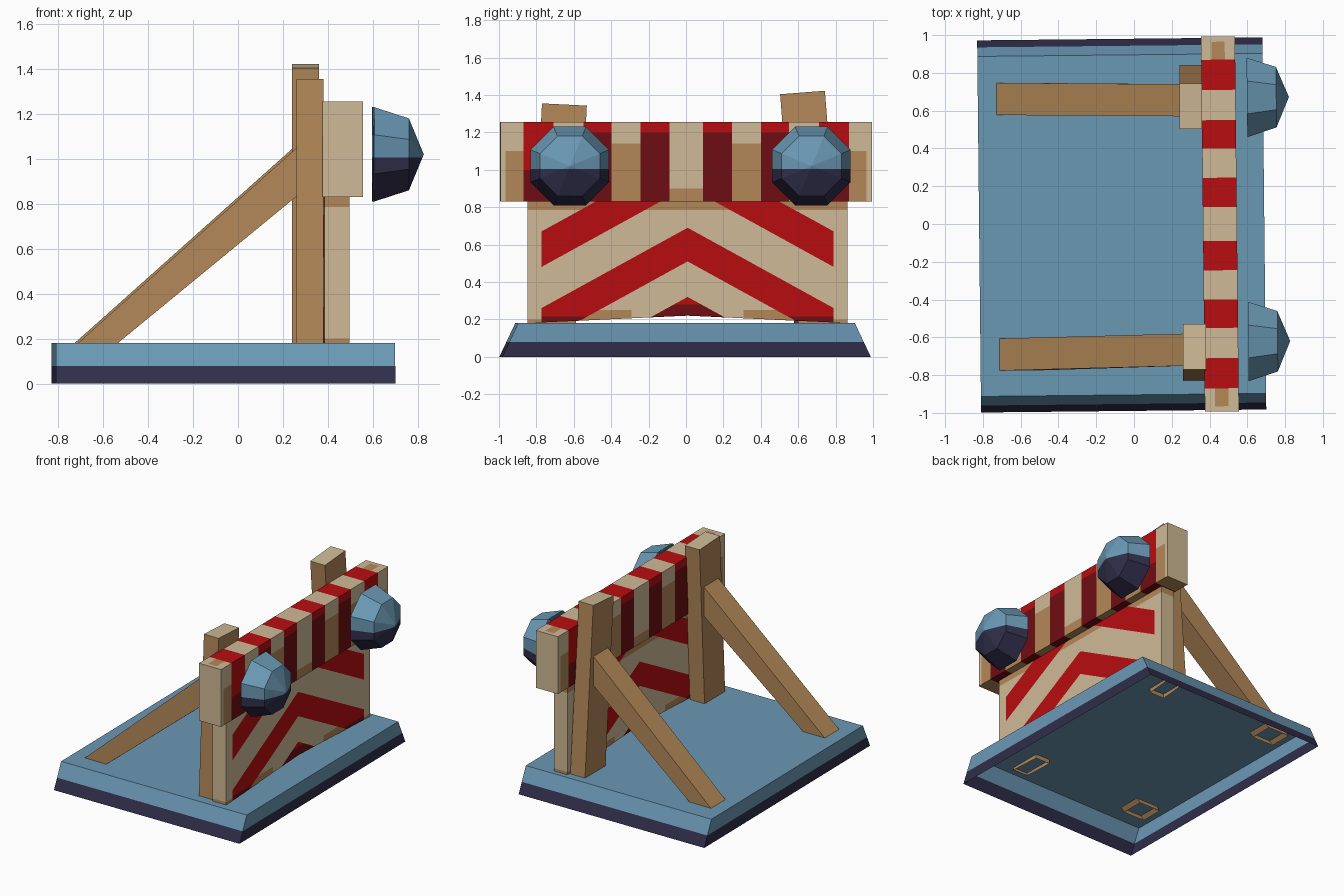
import bpy, bmesh, math
from mathutils import Vector

if "Cube" in bpy.data.objects:
    bpy.data.objects.remove(bpy.data.objects["Cube"])


def material(name, hexcol):
    rgb = [int(hexcol[i:i + 2], 16) / 255 for i in (0, 2, 4)]
    lin = [c / 12.92 if c <= 0.04045 else ((c + 0.055) / 1.055) ** 2.4 for c in rgb]
    m = bpy.data.materials.new(name)
    m.diffuse_color = (*lin, 1)
    m.use_nodes = True
    m.node_tree.nodes["Principled BSDF"].inputs["Base Color"].default_value = m.diffuse_color
    return m


MATS = [material("pale wood", "CFBA96"), material("brown wood", "B38858"),
        material("red paint", "B80D10"), material("dark red paint", "6E0D12"),
        material("blue metal", "6A98B4"), material("navy metal", "302E4A")]
PALE, BROWN, RED, DARK_RED, BLUE, NAVY = range(6)
TURN = 0.0105      # the whole barrier is set slightly askew


def box_mesh(size, open_bottom=False):
    bm = bmesh.new()
    bmesh.ops.create_cube(bm, size=1)
    bmesh.ops.scale(bm, vec=size, verts=bm.verts)
    if open_bottom:
        low = [f for f in bm.faces if f.normal.z < -0.9]
        bmesh.ops.delete(bm, geom=low, context='FACES_ONLY')
    return bm


def cut(bm, co, no):
    bmesh.ops.bisect_plane(bm, geom=bm.verts[:] + bm.edges[:] + bm.faces[:],
                           plane_co=co, plane_no=no, dist=1e-5)


def finish(name, bm, rule, loc=(0, 0, 0), rot=(0, 0, 0)):
    bm.normal_update()
    for f in bm.faces:
        f.material_index = rule(f.calc_center_median(), f.normal)
    me = bpy.data.meshes.new(name)
    bm.to_mesh(me)
    bm.free()
    for m in MATS:
        me.materials.append(m)
    ob = bpy.data.objects.new(name, me)
    ob.location, ob.rotation_euler = loc, rot
    bpy.context.collection.objects.link(ob)
    return ob


# base: open-bottomed tray, sloping on its two short ends, navy lower band
bm = box_mesh((1.51, 1.97, 0.18), open_bottom=True)
for v in bm.verts:
    if v.co.z > 0:
        v.co.y *= 0.9 / 0.985
cut(bm, (0, 0, -0.012), (0, 0, 1))
finish("base_tray", bm, lambda c, n: NAVY if c.z < -0.012 else BLUE,
       (-0.065, -0.005, 0.09), (0, 0, TURN))

# leaning posts with pale end grain
for name, loc, length, lean in (("post_back", (0.30, 0.672, 0.785), 1.26, 0.078),
                                ("post_front", (0.32, -0.68, 0.752), 1.195, -0.05)):
    bm = box_mesh((0.12, 0.24, length), open_bottom=True)
    finish(name, bm, lambda c, n: PALE if n.z > 0.9 else BROWN, loc, (lean, 0, 0))

# diagonal braces, outline in the xz plane
BRACE = [(-0.75, 0.155), (-0.575, 0.155), (0.28, 0.857), (0.28, 1.075)]
for name, dx, y_foot, y_head in (("brace_back", -0.005, 0.662, 0.655),
                                 ("brace_front", 0.01, -0.692, -0.665)):
    bm = bmesh.new()
    sides = []
    for s in (-1, 1):
        sides.append([bm.verts.new((x + dx, (y_foot if x < 0 else y_head) + s * 0.085, z))
                      for x, z in BRACE])
    a, b = sides
    bm.faces.new(a)
    bm.faces.new(b[::-1])
    for i in range(1, 4):            # foot end stays open
        j = (i + 1) % 4
        bm.faces.new((a[j], a[i], b[i], b[j]))
    bmesh.ops.recalc_face_normals(bm, faces=bm.faces)
    finish(name, bm, lambda c, n: BROWN)

# striped top beam
BEAM_Z = 1.0425
STRIPES = ((0.09, 0.245), (0.40, 0.55), (0.71, 0.87))


def beam_rule(c, n):
    y, z = abs(c.y), c.z + BEAM_Z
    side = abs(n.x) > 0.5
    if abs(n.y) > 0.5:
        return PALE
    if any(a < y < b for a, b in STRIPES):
        limit = 1.20 if y < 0.6 else 1.0
        return DARK_RED if n.z < -0.5 or (side and z < limit) else RED
    if n.z < -0.5:
        return BROWN
    if n.z > 0.5:
        return BROWN if 0.87 < y < 0.965 and abs(c.x) < 0.035 else PALE
    if y > 0.87:
        return BROWN if z < 1.10 and y < 0.965 else PALE
    return BROWN if z < (0.90 if y < 0.09 else 1.14) else PALE


bm = box_mesh((0.18, 1.985, 0.425))
for y in [v for pair in STRIPES for v in pair] + [0.965]:
    for s in (-1, 1):
        cut(bm, (0, s * y, 0), (0, 1, 0))
for z in (0.90, 1.0, 1.10, 1.14, 1.20):
    cut(bm, (0, 0, z - BEAM_Z), (0, 0, 1))
for x in (-0.035, 0.035):
    cut(bm, (x, 0, 0), (1, 0, 0))
finish("striped_beam", bm, beam_rule, (0.455, 0, BEAM_Z), (0, 0, TURN))

# chevron panel with a slightly arched lower edge
PANEL_Z, SLOPE = 0.515, 0.55
EDGES = (0.32, 0.51, 0.69, 0.91, 1.10)


def panel_rule(c, n):
    y, z = abs(c.y), c.z + PANEL_Z
    if abs(n.x) > 0.5 and y < 0.78:
        f = z + SLOPE * y
        if f < 0.32 or 0.51 < f < 0.69 or 0.91 < f < 1.10:
            return DARK_RED if z < (0.28 if y < 0.3 else 0.215) else RED
    return BROWN if z < (0.25 if 0.3 < y < 0.78 else 0.20) or z > 0.785 else PALE


bm = box_mesh((0.112, 1.71, 0.67))
cut(bm, (0, 0, 0), (0, 1, 0))
for v in bm.verts:
    if abs(v.co.y) < 0.01 and v.co.z < 0:
        v.co.z += 0.04
for s in (-1, 1):
    for y in (0.3, 0.78):
        cut(bm, (0, s * y, 0), (0, 1, 0))
    for e in EDGES:
        cut(bm, (0, 0, e - PANEL_Z), Vector((0, s * SLOPE, 1)).normalized())
for z in (0.20, 0.215, 0.25, 0.28, 0.785):
    cut(bm, (0, 0, z - PANEL_Z), (0, 0, 1))
finish("chevron_panel", bm, panel_rule, (0.431, 0.008, PANEL_Z), (0, 0, TURN))

# eight-sided bumper domes, navy on the lower half
for name, x, y in (("bumper_front", 0.605, -0.622), ("bumper_back", 0.598, 0.67)):
    bm = bmesh.new()
    rings = []
    for depth, apothem in ((0, 0.21), (0.155, 0.16)):
        r = apothem / math.cos(math.pi / 8)
        rings.append([bm.verts.new((depth, r * math.cos(a), r * math.sin(a)))
                      for a in (math.pi * (2 * i + 1) / 8 for i in range(8))])
    tip = bm.verts.new((0.222, 0, 0))
    a, b = rings
    for i in range(8):
        j = (i + 1) % 8
        bm.faces.new((a[i], a[j], b[j], b[i]))
        bm.faces.new((b[i], b[j], tip))
    bmesh.ops.recalc_face_normals(bm, faces=bm.faces)
    cut(bm, (0, 0, -0.015), (0, 0, 1))
    finish(name, bm, lambda c, n: NAVY if c.z < -0.015 else BLUE,
           (x, y, 1.02), (0, 0, TURN))
